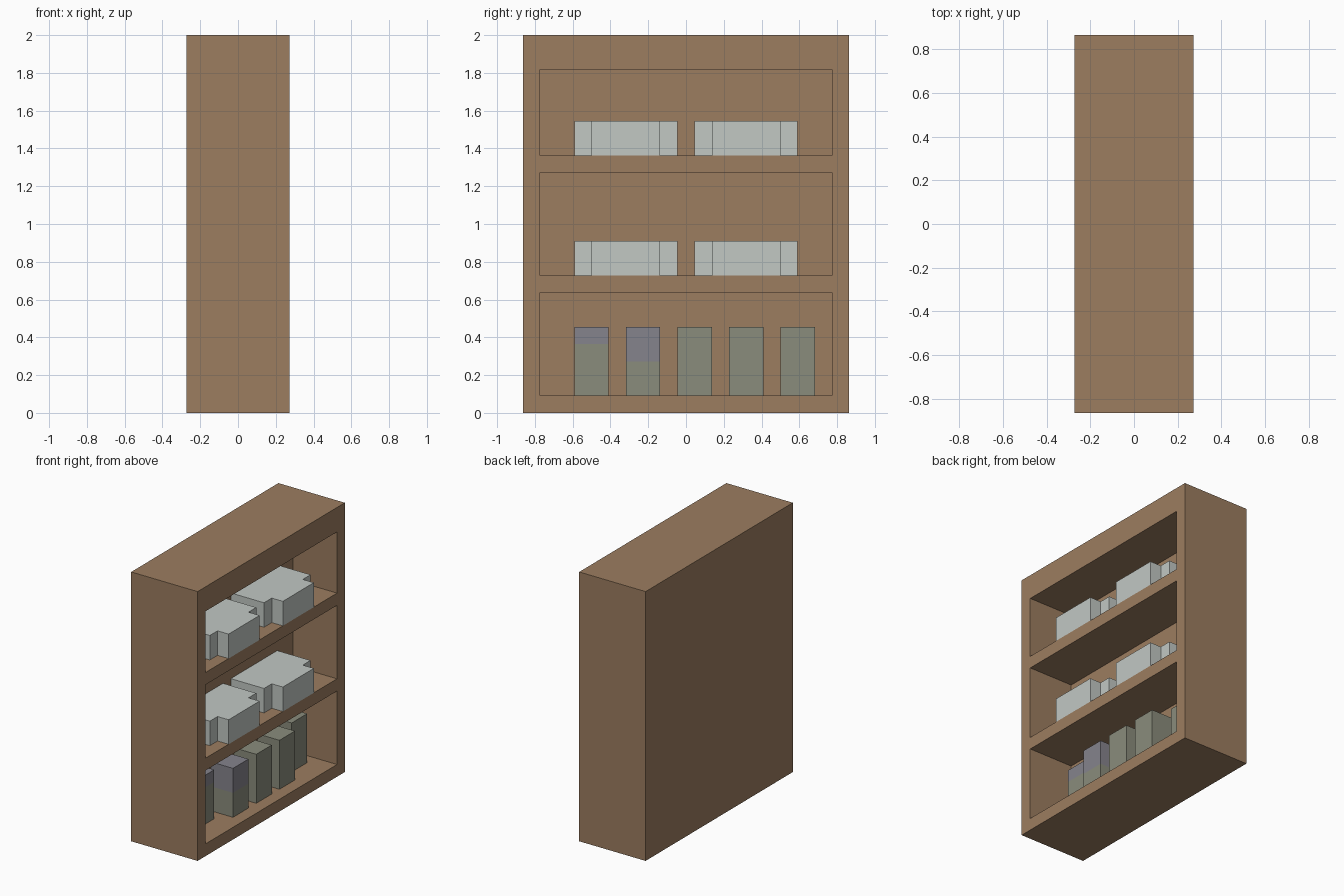
import bpy, bmesh
from mathutils import Vector

if "Cube" in bpy.data.objects:
    bpy.data.objects.remove(bpy.data.objects["Cube"])

U = 2 / 22                       # module the whole piece is built on
XF, YL = 3 * U, -9.5 * U         # open face (+x) and left end (-y)


def material(name, rgb):
    m = bpy.data.materials.new(name)
    m.diffuse_color = (*rgb, 1)
    m.use_nodes = True
    m.node_tree.nodes["Principled BSDF"].inputs["Base Color"].default_value = m.diffuse_color
    return m


WOOD = material("brown wood", (0.332, 0.205, 0.117))
PALE = material("pale grey", (0.539, 0.578, 0.552))
GREEN = material("grey green", (0.254, 0.262, 0.202))
VIOLET = material("grey violet", (0.235, 0.229, 0.262))


def finish(bm, name, *mats):
    bmesh.ops.recalc_face_normals(bm, faces=bm.faces)
    me = bpy.data.meshes.new(name)
    bm.to_mesh(me)
    bm.free()
    for m in mats:
        me.materials.append(m)
    ob = bpy.data.objects.new(name, me)
    bpy.context.collection.objects.link(ob)
    return ob


def prism(outline, z0, z1):
    """Extrude an outline of (depth from open face, distance along y), in modules."""
    bm = bmesh.new()
    f = bm.faces.new([bm.verts.new((XF - a * U, YL + b * U, z0 * U)) for a, b in outline])
    r = bmesh.ops.extrude_face_region(bm, geom=[f])
    vs = [v for v in r["geom"] if isinstance(v, bmesh.types.BMVert)]
    bmesh.ops.translate(bm, verts=vs, vec=(0, 0, (z1 - z0) * U))
    return bm


def cut(bm, co, no):
    bmesh.ops.bisect_plane(bm, geom=bm.verts[:] + bm.edges[:] + bm.faces[:],
                           plane_co=co, plane_no=no)


# Cabinet: solid block with three bays pushed in from the open side
BAYS = [(1, 7), (8, 14), (15, 20)]
bm = prism([(0, 0), (6, 0), (6, 19), (0, 19)], 0, 22)
for b in (1, 18):
    cut(bm, (0, YL + b * U, 0), (0, 1, 0))
for bay in BAYS:
    for z in bay:
        cut(bm, (0, 0, z * U), (0, 0, 1))
bm.normal_update()
bays = []
for f in bm.faces:
    c = f.calc_center_median()
    if abs(c.x - XF) < 1e-4 and abs(c.y) < 8 * U and any(lo < c.z / U < hi for lo, hi in BAYS):
        bays.append(f)
for f in bmesh.ops.extrude_discrete_faces(bm, faces=bays)["faces"]:
    bmesh.ops.translate(bm, verts=f.verts[:], vec=Vector((-4 * U, 0, 0)))
finish(bm, "cabinet", WOOD)

# Stacks on the two upper shelves: wide at the back, narrower at the front
for shelf, z in (("middle", 8), ("upper", 15)):
    for side, b in (("left", 3), ("right", 10)):
        outline = [(0, b + 1), (0, b + 5), (1, b + 5), (1, b + 6),
                   (4, b + 6), (4, b), (1, b), (1, b + 1)]
        finish(prism(outline, z, z + 2), f"{shelf}_{side}_stack", PALE)

# Jars on the bottom shelf: (depth, height where the violet top begins)
for i, (a, split) in enumerate([(2, 4), (1, 3), (1, 5), (1, 5), (2, 5)]):
    b = 3 + 3 * i
    bm = prism([(a, b), (a, b + 2), (a + 2, b + 2), (a + 2, b)], 1, 5)
    if split < 5:
        cut(bm, (0, 0, split * U), (0, 0, 1))
        for f in bm.faces:
            f.material_index = int(f.calc_center_median().z > split * U)
    finish(bm, f"jar_{i + 1}", GREEN, VIOLET)
